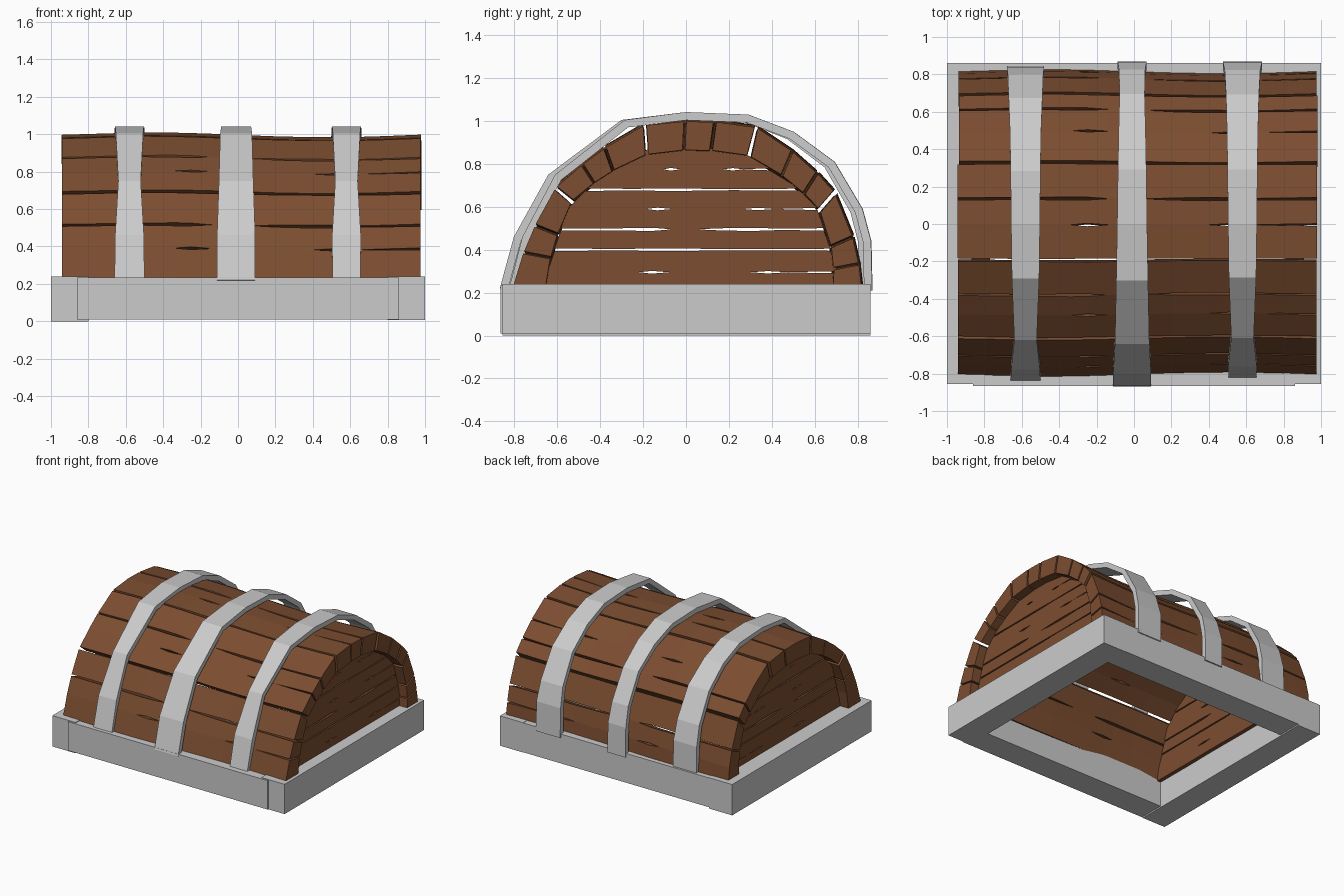
import bpy, bmesh, math, random
from mathutils import Vector as V

if "Cube" in bpy.data.objects:
    bpy.data.objects.remove(bpy.data.objects["Cube"])
random.seed(4)

wood = bpy.data.materials.new("brown_wood")
wood.diffuse_color = (0.2, 0.075, 0.03, 1)
wood.use_nodes = True
wood.node_tree.nodes["Principled BSDF"].inputs["Base Color"].default_value = wood.diffuse_color


def loft(bm, rings):
    """Closed solid skinned through a list of equal rings."""
    vs = [[bm.verts.new(p) for p in r] for r in rings]
    n = len(vs[0])
    for a, b in zip(vs, vs[1:]):
        for i in range(n):
            bm.faces.new((a[i], a[(i + 1) % n], b[(i + 1) % n], b[i]))
    bm.faces.new(vs[0])
    bm.faces.new(vs[-1][::-1])


def finish(bm, name, mat=None):
    bmesh.ops.recalc_face_normals(bm, faces=bm.faces)
    me = bpy.data.meshes.new(name)
    bm.to_mesh(me)
    bm.free()
    ob = bpy.data.objects.new(name, me)
    bpy.context.collection.objects.link(ob)
    if mat:
        me.materials.append(mat)


def box(name, x0, x1, y0, y1, z0, z1):
    bm = bmesh.new()
    loft(bm, [[(x, y0, z0), (x, y1, z0), (x, y1, z1), (x, y0, z1)] for x in (x0, x1)])
    finish(bm, name)


# base frame beams
box("left_base_beam", -1, -0.8, -0.855, 0.86, 0, 0.24)
box("right_base_beam", 0.8, 1, -0.855, 0.86, 0.008, 0.24)
box("front_base_beam", -0.86, 0.86, -0.865, -0.66, 0.01, 0.235)
box("back_base_beam", -0.86, 0.86, 0.66, 0.86, 0.01, 0.238)

# stations along a board (0..1) and half-widths of splits at those stations
T = [0, 0.22, 0.315, 0.36, 0.42, 0.52, 0.6, 0.7, 0.76, 0.83, 0.9, 1]
SEAM = [0.007, 0.005, 0.006, 0.007, 0.007, 0.006, 0.004, 0.003, 0.004, 0.004, 0.005, 0.006]
LONG = [0.006, 0.006, 0.009, 0.008, 0, 0, 0.006, 0.009, 0.008, 0.004, 0.005, 0.007]
SHORT = [0, 0, 0, 0.008, 0, 0, 0, 0, 0.007, 0, 0.003, 0.006]

# barrel lid: each board = outer start/end, inner start/end in (y, z), bulge, split positions
boards = [
    ((-0.815, 0.2), (-0.61, 0.685), (-0.66, 0.2), (-0.535, 0.62), 0.02, ((0.37, SHORT), (0.63, LONG))),
    ((-0.605, 0.69), (-0.195, 0.98), (-0.53, 0.63), (-0.185, 0.845), 0.018, ((0.32, SHORT), (0.58, LONG))),
    ((-0.19, 0.98), (0.325, 0.97), (-0.18, 0.845), (0.29, 0.84), 0.022, ((0.36, SHORT), (0.63, LONG))),
    ((0.33, 0.968), (0.69, 0.67), (0.30, 0.835), (0.62, 0.59), 0.02, ((0.42, SHORT), (0.75, LONG))),
    ((0.695, 0.66), (0.82, 0.2), (0.625, 0.58), (0.685, 0.2), 0.025, ((0.45, LONG), (0.72, SHORT))),
]
for k, (o0, o1, i0, i1, bulge, splits) in enumerate(boards):
    bm = bmesh.new()
    o0, o1, i0, i1 = map(V, (o0, o1, i0, i1))
    d = (o1 - o0).normalized()
    nrm = V((-d.y, d.x))

    def pt(a, b, f, shift):
        return a.lerp(b, f) + nrm * bulge * 4 * f * (1 - f) + d * shift

    marks = [(0, SEAM)] + list(splits) + [(1, SEAM)]
    e0, e1 = -0.94 + random.uniform(-.004, .004), 0.98 + random.uniform(-.006, .004)
    for (fa, ga), (fb, gb) in zip(marks, marks[1:]):
        rings = []
        for j, t in enumerate(T):
            x = e0 + (e1 - e0) * t
            s = 1 - 0.013 * math.sin(3.3 * x)
            q = [pt(o0, o1, fa, ga[j]), pt(o0, o1, fb, -gb[j]),
                 pt(i0, i1, fb, -gb[j]), pt(i0, i1, fa, ga[j])]
            rings.append([(x, p.x * s, p.y * s) for p in q])
        loft(bm, rings)
    finish(bm, "lid_board_%d" % (k + 1), wood)


# recessed end walls of horizontal boards
EDGE = [(0.19, 0.70), (0.25, 0.69), (0.6, 0.58), (0.7, 0.48), (0.8, 0.32), (0.88, 0.2)]


def half(z):
    for (za, ya), (zb, yb) in zip(EDGE, EDGE[1:]):
        if z <= zb:
            return ya + (yb - ya) * (z - za) / (zb - za)
    return EDGE[-1][1]


wall = [(0.2, SEAM), (0.295, SHORT), (0.4, SEAM), (0.495, LONG), (0.59, SHORT),
        (0.68, SEAM), (0.775, SHORT), (0.875, SEAM)]
for name, xa, xb in (("left_end_wall", -0.87, -0.77), ("right_end_wall", 0.81, 0.91)):
    bm = bmesh.new()
    for (za, ga), (zb, gb) in zip(wall, wall[1:]):
        rings = []
        for j, t in enumerate(T):
            a, b = za + ga[j] * 0.8, zb - gb[j] * 0.8
            ya, yb = half(za) * (2 * t - 1) + .03, half(zb) * (2 * t - 1) + .03
            rings.append([(xa, ya, a), (xb, ya, a), (xb, yb, b), (xa, yb, b)])
        loft(bm, rings)
    finish(bm, name, wood)

# metal straps: outer path in (y, z), swept as a flat band of varying width
path = [V(p) for p in ((-0.865, 0.22), (-0.80, 0.46), (-0.64, 0.75), (-0.3, 1.005), (0, 1.042),
                       (0.29, 1.03), (0.5, 0.95), (0.69, 0.81), (0.82, 0.59), (0.86, 0.44), (0.865, 0.21))]
straps = [
    ("left_strap", -0.58, -0.84, 0.845,
     (.08, .077, .06, .073, .077, .08, .083, .09, .095, .1, .1)),
    ("middle_strap", -0.01, -0.868, 0.87,
     (.102, .102, .092, .085, .08, .076, .072, .067, .07, .077, .077)),
    ("right_strap", 0.58, -0.825, 0.868,
     (.075, .077, .06, .073, .077, .08, .083, .088, .095, .104, .104)),
]
for name, cx, y0, y1, widths in straps:
    bm = bmesh.new()
    pts = [V((p.x * (y0 / -0.865 if p.x < 0 else y1 / 0.865), p.y)) for p in path]
    rings = []
    for i, (p, w) in enumerate(zip(pts, widths)):
        d = (pts[min(i + 1, len(pts) - 1)] - pts[max(i - 1, 0)]).normalized()
        q = p + V((d.y, -d.x)) * 0.038
        rings.append([(cx - w, p.x, p.y), (cx + w, p.x, p.y), (cx + w, q.x, q.y), (cx - w, q.x, q.y)])
    loft(bm, rings)
    finish(bm, name)
